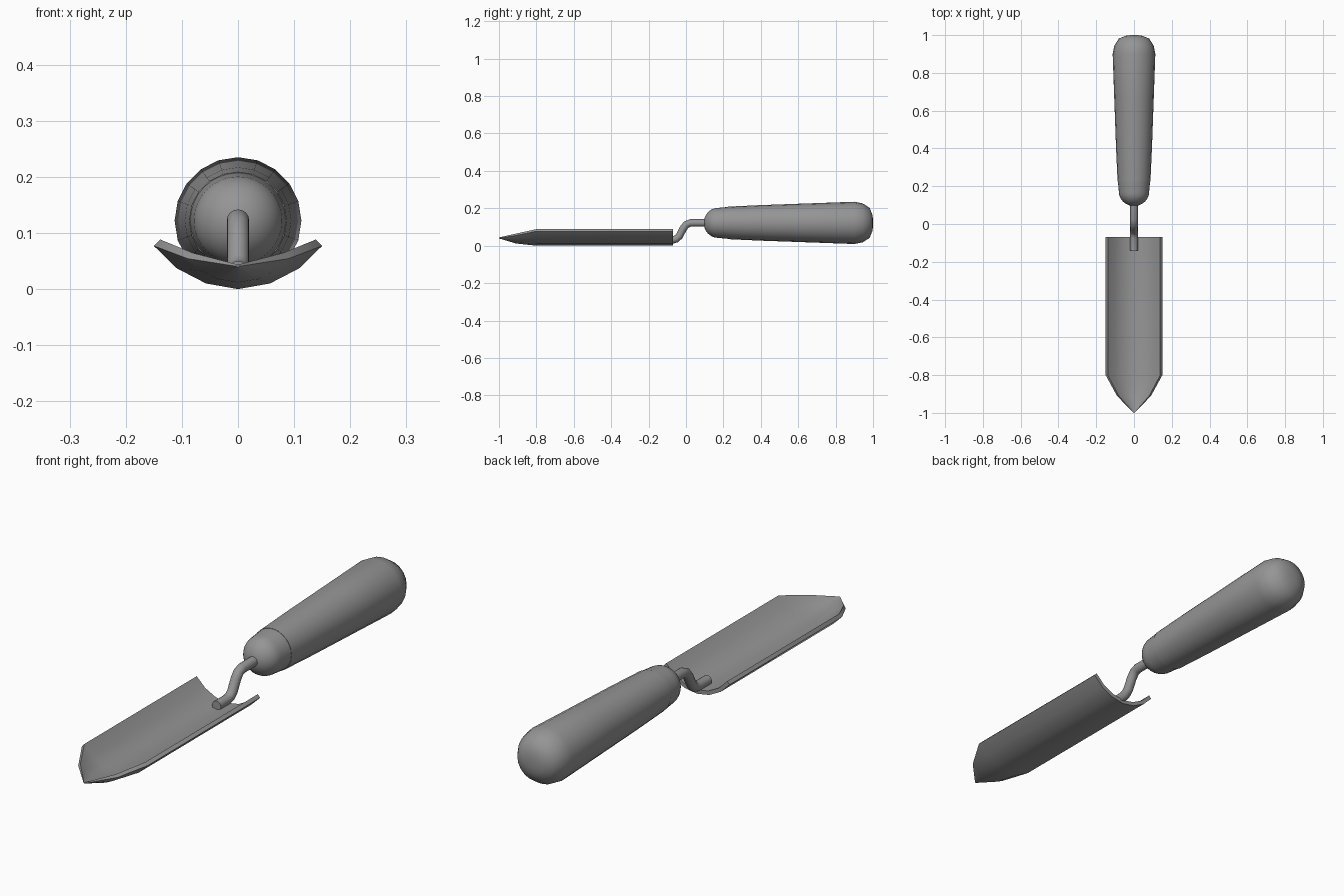
import bpy, bmesh, math
from mathutils import Vector

cube = bpy.data.objects.get("Cube")
if cube:
    bpy.data.objects.remove(cube, do_unlink=True)

GREY = (0.3, 0.3, 0.3, 1)
grey = bpy.data.materials.new("plain grey")
grey.use_nodes = True
grey.diffuse_color = GREY
grey.node_tree.nodes["Principled BSDF"].inputs["Base Color"].default_value = GREY


def loft(name, rings, angle):
    """Skin a list of closed rings and cap both ends."""
    bm = bmesh.new()
    rows = [[bm.verts.new(p) for p in ring] for ring in rings]
    n = len(rows[0])
    for a, b in zip(rows, rows[1:]):
        for i in range(n):
            j = (i + 1) % n
            bm.faces.new((a[i], a[j], b[j], b[i]))
    bm.faces.new(rows[0])
    bm.faces.new(rows[-1])
    bmesh.ops.recalc_face_normals(bm, faces=bm.faces)
    mesh = bpy.data.meshes.new(name)
    bm.to_mesh(mesh)
    bm.free()
    mesh.materials.append(grey)
    obj = bpy.data.objects.new(name, mesh)
    bpy.context.collection.objects.link(obj)
    bpy.ops.object.select_all(action='DESELECT')
    obj.select_set(True)
    bpy.context.view_layer.objects.active = obj
    bpy.ops.object.shade_smooth_by_angle(angle=math.radians(angle))
    return obj


AXIS_Z = 0.122


def turned(name, profile, sides):
    """Lathe (y, radius) pairs about the handle axis."""
    angles = [math.tau * i / sides for i in range(sides)]
    return loft(name, [[(r * math.sin(a), y, AXIS_Z + r * math.cos(a)) for a in angles]
                       for y, r in profile], 50)


# Handle grip: tapered, with a rounded butt
turned("handle_grip", [(0.225, 0.076), (0.225, 0.087), (0.4, 0.095), (0.65, 0.104),
                       (0.9, 0.113), (0.945, 0.104), (0.982, 0.08), (0.996, 0.045),
                       (1.0, 0.02)], 20)

# Ferrule: short collar ending in a dome
dome = [(0.17 - 0.075 * math.cos(t), 0.08 * math.sin(t))
        for t in [math.pi / 2 * k / 8 for k in range(1, 9)]]
turned("ferrule", dome + [(0.235, 0.086)], 32)

# Cranked neck rod, swept along a bent path
path = [Vector((0, y, z)) for y, z in
        [(-0.14, 0.03), (-0.075, 0.03), (-0.052, 0.036), (-0.036, 0.051),
         (-0.014, 0.093), (0.002, 0.113), (0.024, 0.122), (0.13, 0.122)]]
rod = []
for i, p in enumerate(path):
    d = (path[min(i + 1, len(path) - 1)] - path[max(i - 1, 0)]).normalized()
    up = Vector((1, 0, 0)).cross(d)
    rod.append([p + 0.02 * (Vector((1, 0, 0)) * math.cos(a) + up * math.sin(a))
                for a in [math.tau * k / 16 for k in range(16)]])
loft("neck_rod", rod, 50)

# Blade: dished section, narrowing and lifting to a point
half = [(0.0, 0.0), (0.057, 0.01), (0.109, 0.037), (0.15, 0.077)]
section = [Vector((-x, z)) for x, z in half[:0:-1]] + [Vector(p) for p in half]
inner = []
for i, p in enumerate(section):
    d = (section[min(i + 1, 6)] - section[max(i - 1, 0)]).normalized()
    inner.append(Vector((-d.y, d.x)))
blade = []
# each row: y, width scale, height scale, lift, thickness
for y, sx, sz, lift, thick in [(-0.07, 1, 1, 0, 0.016), (-0.8, 1, 1, 0, 0.016),
                               (-0.91, 0.6, 0.55, 0.012, 0.014),
                               (-1.0, 0.015, 0.02, 0.039, 0.005)]:
    outer = [(p.x * sx, y, p.y * sz + lift) for p in section]
    top = [(p.x * sx + n.x * thick * min(1, sx * 2), y, p.y * sz + lift + n.y * thick)
           for p, n in zip(section, inner)]
    blade.append(outer + top[::-1])
loft("blade", blade, 35)
